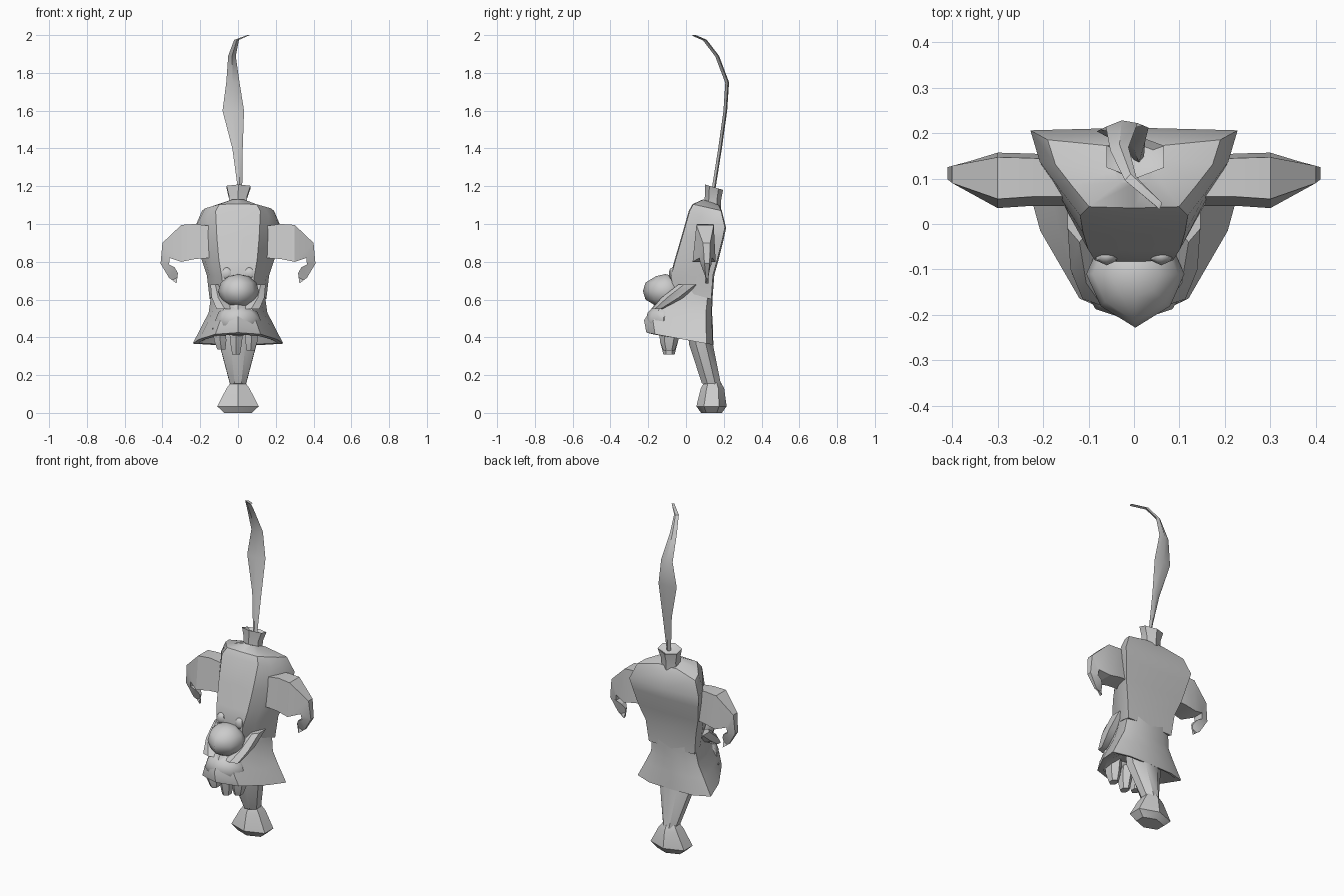
import bpy, bmesh, math
from mathutils import Vector

if "Cube" in bpy.data.objects:
    bpy.data.objects.remove(bpy.data.objects["Cube"])


def finish(name, bm, angle=35):
    bmesh.ops.recalc_face_normals(bm, faces=bm.faces)
    me = bpy.data.meshes.new(name)
    bm.to_mesh(me)
    bm.free()
    ob = bpy.data.objects.new(name, me)
    bpy.context.collection.objects.link(ob)
    bpy.ops.object.select_all(action='DESELECT')
    bpy.context.view_layer.objects.active = ob
    ob.select_set(True)
    bpy.ops.object.shade_smooth_by_angle(angle=math.radians(angle))
    return ob


def loft(name, rings, angle=35):
    """Skin a list of point rings and cap both ends."""
    bm = bmesh.new()
    vs = [[bm.verts.new(p) for p in ring] for ring in rings]
    n = len(vs[0])
    for a, b in zip(vs, vs[1:]):
        for i in range(n):
            j = (i + 1) % n
            bm.faces.new((a[i], a[j], b[j], b[i]))
    bm.faces.new(vs[0])
    bm.faces.new(vs[-1])
    return finish(name, bm, angle)


def section(shape, w, yf, zf, yb, zb):
    """Cross-section of half width w, tilted between front (yf, zf) and back (yb, zb)."""
    half = list(shape)
    full = half + [(-x, t) for x, t in reversed(half[1:-1])]
    return [(x * w, yf + (yb - yf) * t, zf + (zb - zf) * t) for x, t in full]


def oval(n, cx, cy, cz, rx, ry, tilt=0.0):
    """Ring of n points, tilt is the slope of z along y."""
    pts = []
    for i in range(n):
        a = 2 * math.pi * (i + .5) / n
        dx, dy = rx * math.cos(a), ry * math.sin(a)
        pts.append((cx + dx, cy + dy, cz + tilt * dy))
    return pts


def ball(name, c, r, u=8, v=6, angle=50):
    bm = bmesh.new()
    bmesh.ops.create_uvsphere(bm, u_segments=u, v_segments=v, radius=1)
    for p in bm.verts:
        p.co = Vector(c) + Vector([a * b for a, b in zip(p.co, r)])
    return finish(name, bm, angle)


# upper body: flat back, tapering forward to a flat front panel
trunk = [(0, 0), (.52, .02), (.72, .32), (.91, .62), (1, .97), (0, 1)]
loft("upper_body", [section(trunk, *r) for r in [
    (.15, -.07, .66, .14, .60),
    (.165, -.085, .72, .15, .73),
    (.195, -.06, .81, .175, .82),
    (.215, -.025, .93, .20, .92),
    (.228, .015, 1.07, .212, .98),
    (.19, .035, 1.105, .19, 1.07),
    (.06, .09, 1.13, .175, 1.10)]])

# lower body and flared skirt, hollow underneath
robe = [(0, 0), (.5, .13), (.86, .55), (1, .90), (.6, .99), (0, 1)]
loft("skirt", [section(robe, *r) for r in [
    (.14, -.09, .72, .145, .72),
    (.145, -.13, .62, .14, .60),
    (.155, -.185, .55, .138, .53),
    (.19, -.222, .49, .142, .46),
    (.24, -.21, .425, .145, .36),
    (.21, -.17, .415, .13, .365),
    (.11, -.09, .46, .11, .42)]])

# rounded belly in front of the skirt
ball("belly", (0, -.12, .49), (.12, .095, .085))

# bulbous head, pulled to a point in front
head = ball("head", (.003, -.11, .645), (.108, .10, .09))
for p in head.data.vertices:
    if p.co.y < -.17 and abs(p.co.x) < .05:
        p.co.y -= .018

# sleeves running back from the head, and small eyes
for s, side in ((-1, "left"), (1, "right")):
    loft(side + "_sleeve", [
        oval(6, s * .07, -.15, .55, .05, .03),
        oval(6, s * .105, -.07, .61, .04, .06),
        oval(6, s * .12, .02, .68, .03, .06)])
    ball(side + "_eye", (s * .06, -.07, .737), (.028, .022, .034), 6, 5)

# short tufts hanging under the belly
for i, (x, z, lean) in enumerate([(-.10, .335, .012), (-.01, .31, 0), (.075, .33, -.008)]):
    loft("tuft_%d" % i, [
        oval(6, x, -.085, .45, .042, .058),
        oval(6, x + lean * .5, -.09, .38, .037, .048),
        oval(6, x + lean, -.09, z, .024, .03)])

# single leg and foot
loft("leg", [
    oval(8, 0, .07, .46, .105, .065),
    oval(8, 0, .08, .36, .105, .07, -.1),
    oval(8, 0, .135, .15, .045, .055, -.1)])
loft("foot", [
    oval(6, 0, .135, 0, .085, .055),
    oval(6, 0, .135, .035, .127, .08),
    oval(6, 0, .14, .13, .07, .062),
    oval(6, 0, .14, .16, .045, .045)])

# stub on top
loft("neck_stub", [
    oval(6, 0, .14, 1.08, .055, .045, -.3),
    oval(6, 0, .143, 1.14, .055, .043, -.3),
    oval(6, .003, .148, 1.195, .073, .048, -.3),
    oval(6, .003, .148, 1.18, .045, .03, -.3)])

# hooked arms: outer and inner edge, with front and back depth
hook = [((.15, .99), (.15, .82), .04, .15),
        ((.225, 1.0), (.225, .815), .04, .155),
        ((.30, .995), (.30, .80), .035, .157),
        ((.40, .90), (.362, .82), .07, .138),
        ((.41, .79), (.365, .785), .078, .135),
        ((.365, .715), (.335, .77), .085, .128),
        ((.325, .685), (.318, .74), .10, .112)]
for s, side in ((-1, "left"), (1, "right")):
    loft(side + "_hook_arm", [
        [(s * o[0], y0 + .02, o[1]), (s * o[0], y1 - .01, o[1]),
         (s * i[0], y1, i[1]), (s * i[0], y0, i[1])]
        for o, i, y0, y1 in hook], 25)

# long curved plume: left x, right x, y, z, with a raised spine
plume = [(0, .022, .145, 1.18), (-.03, .025, .18, 1.40), (-.082, .032, .208, 1.60),
         (-.062, .008, .218, 1.75), (-.052, -.012, .165, 1.89),
         (-.02, .005, .10, 1.975), (.05, .062, .042, 2.0)]
loft("plume", [
    [(a, y - .004, z), ((a + b) / 2, y - .010, z - .003),
     (b, y + .004, z), ((a + b) / 2, y + .010, z)]
    for a, b, y, z in plume], 30)
